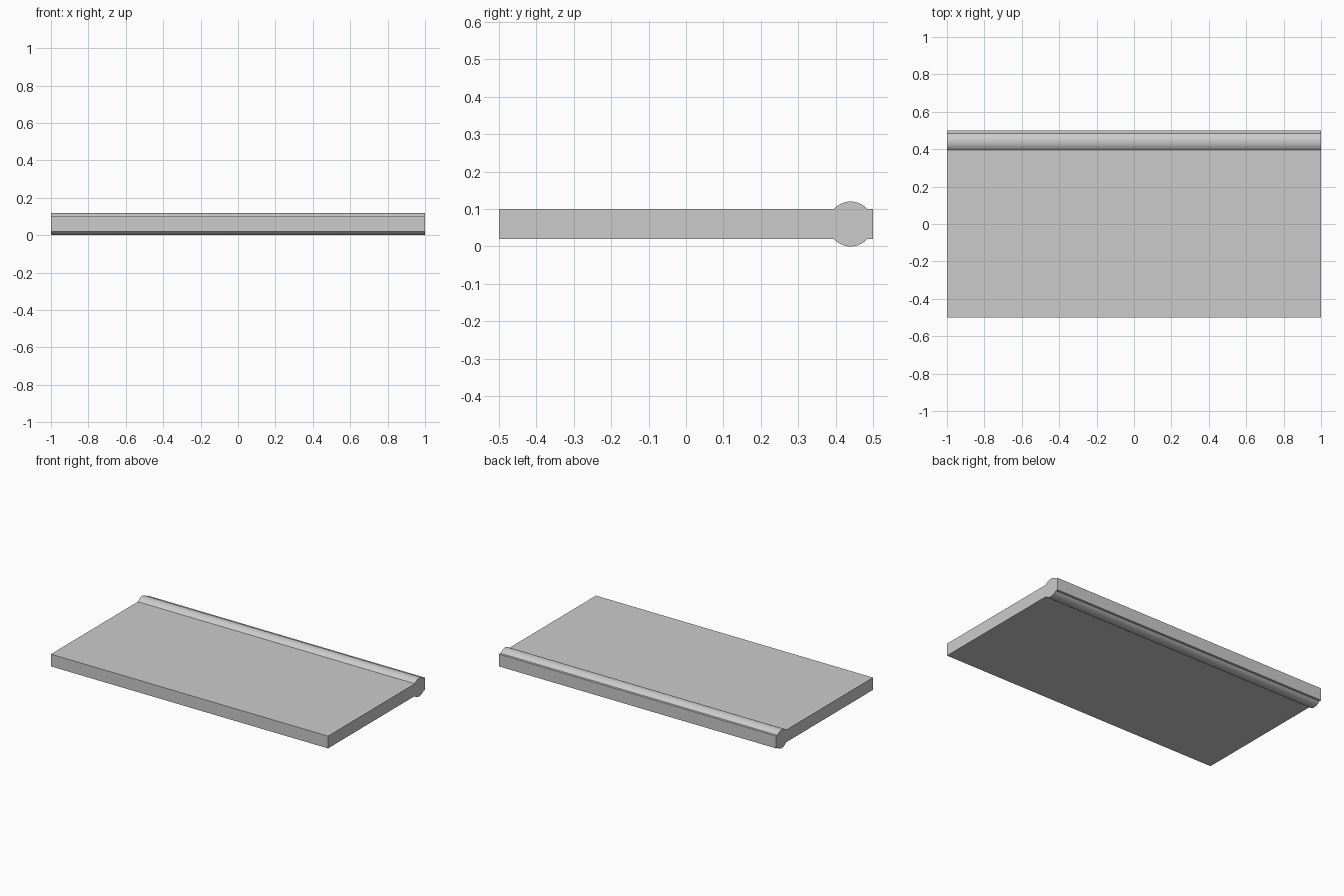
import bpy, bmesh, math

if "Cube" in bpy.data.objects:
    bpy.data.objects.remove(bpy.data.objects["Cube"])

HALF_LEN, HALF_DEPTH = 1.0, 0.5
Z_MID, HALF_THICK = 0.06, 0.04
BEAD_Y, BEAD_R, STEPS = 0.44, 0.06, 24


def arc(start, end):
    # points along the rounded bead, centred on the slab's mid-plane
    return [(BEAD_Y + BEAD_R * math.cos(a), Z_MID + BEAD_R * math.sin(a))
            for a in (start + (end - start) * i / STEPS for i in range(STEPS + 1))]


# Cross-section: flat slab with a round bead bulging above and below near the back
a = math.asin(HALF_THICK / BEAD_R)
lo, hi = Z_MID - HALF_THICK, Z_MID + HALF_THICK
profile = ([(-HALF_DEPTH, lo)] + arc(math.pi + a, 2 * math.pi - a)
           + [(HALF_DEPTH, lo), (HALF_DEPTH, hi)]
           + arc(a, math.pi - a) + [(-HALF_DEPTH, hi)])

# Extrude the section along x
bm = bmesh.new()
face = bm.faces.new([bm.verts.new((-HALF_LEN, y, z)) for y, z in profile])
ext = bmesh.ops.extrude_face_region(bm, geom=[face])
verts = [g for g in ext["geom"] if isinstance(g, bmesh.types.BMVert)]
bmesh.ops.translate(bm, verts=verts, vec=(2 * HALF_LEN, 0, 0))
bmesh.ops.recalc_face_normals(bm, faces=bm.faces)
mesh = bpy.data.meshes.new("beaded_slab")
bm.to_mesh(mesh)
bm.free()

slab = bpy.data.objects.new("beaded_slab", mesh)
bpy.context.collection.objects.link(slab)
bpy.context.view_layer.objects.active = slab
slab.select_set(True)
bpy.ops.object.shade_smooth_by_angle(angle=math.radians(30))
